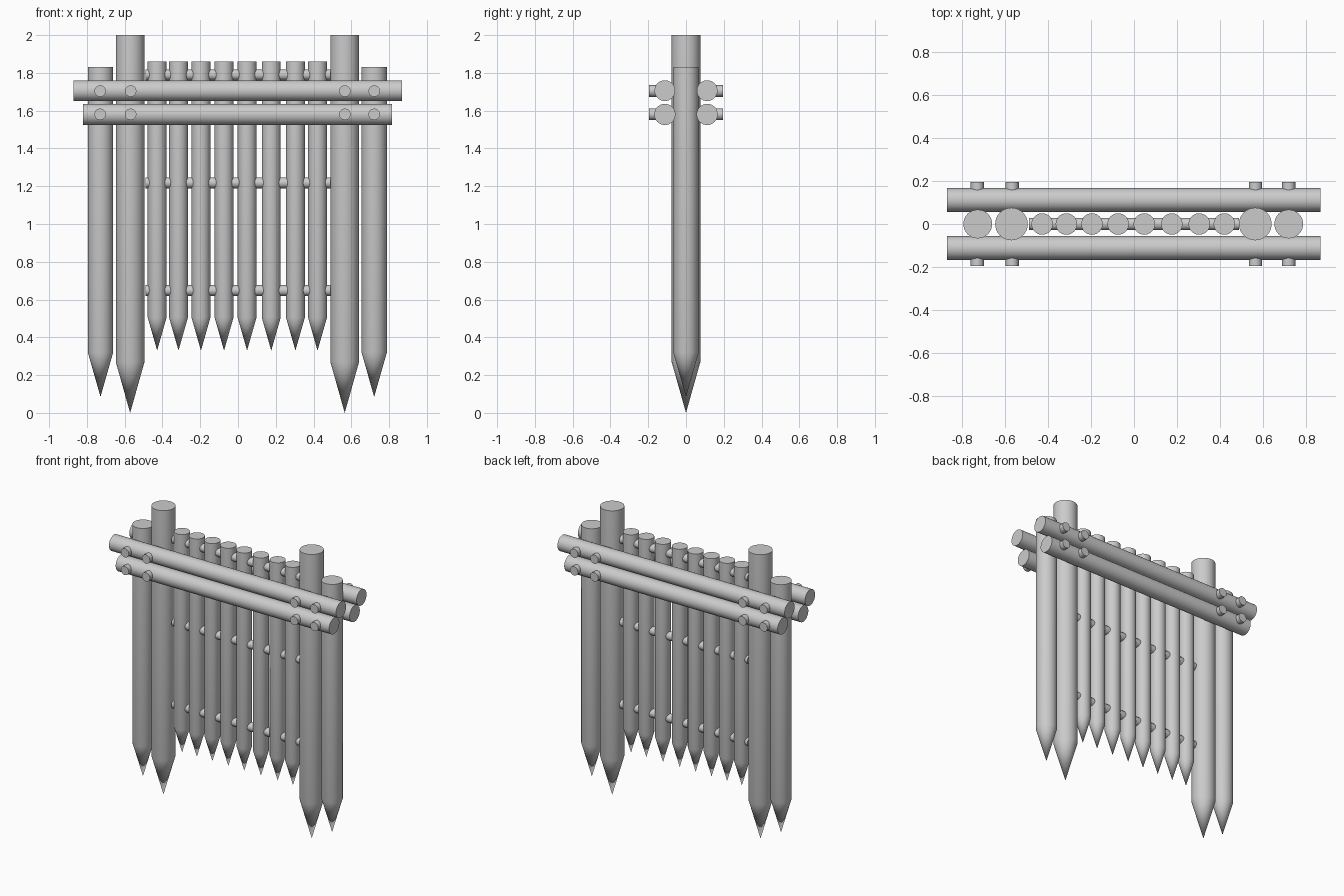
import bpy, bmesh
from math import pi
from mathutils import Matrix, Vector

cube = bpy.data.objects.get("Cube")
if cube:
    bpy.data.objects.remove(cube, do_unlink=True)

# One plain material for the whole gate
grey = bpy.data.materials.new("plain_grey")
grey.use_nodes = True
grey.diffuse_color = (0.6, 0.6, 0.6, 1)
grey.node_tree.nodes["Principled BSDF"].inputs["Base Color"].default_value = (0.6, 0.6, 0.6, 1)

TURN = {"x": Matrix.Rotation(pi / 2, 4, "Y"),
        "y": Matrix.Rotation(pi / 2, 4, "X"),
        "z": Matrix.Identity(4)}


def finish(name, bm):
    mesh = bpy.data.meshes.new(name)
    bmesh.ops.recalc_face_normals(bm, faces=bm.faces)
    bm.to_mesh(mesh)
    bm.free()
    mesh.materials.append(grey)
    obj = bpy.data.objects.new(name, mesh)
    bpy.context.collection.objects.link(obj)
    bpy.ops.object.select_all(action="DESELECT")
    obj.select_set(True)
    bpy.context.view_layer.objects.active = obj
    bpy.ops.object.shade_smooth_by_angle(angle=pi / 5)
    return obj


def rod(name, centre, radius, length, axis, sides=32):
    """Plain round bar along one axis."""
    bm = bmesh.new()
    bmesh.ops.create_cone(bm, cap_ends=True, segments=sides, radius1=radius,
                          radius2=radius, depth=length,
                          matrix=Matrix.Translation(centre) @ TURN[axis])
    return finish(name, bm)


def stake(name, x, radius, tip, shoulder, top, sides=32):
    """Upright round log sharpened to a point at the bottom."""
    bm = bmesh.new()
    bmesh.ops.create_cone(bm, cap_ends=True, segments=sides, radius1=radius,
                          radius2=radius, depth=top - shoulder,
                          matrix=Matrix.Translation((x, 0, (top + shoulder) / 2)))
    bottom = min(bm.faces, key=lambda f: f.calc_center_median().z)
    point = bmesh.ops.poke(bm, faces=[bottom])["verts"][0]
    point.co = Vector((x, 0, tip))
    return finish(name, bm)


# Main posts, tall inner pair and shorter outer pair
for side, outer_x, inner_x in (("right", -0.728, -0.571), ("left", 0.721, 0.565)):
    stake(side + "_outer_post", outer_x, 0.067, 0.085, 0.32, 1.83)
    stake(side + "_inner_post", inner_x, 0.076, 0.0, 0.27, 2.0)

# Thin pickets between the posts
for i, x in enumerate((-0.428, -0.315, -0.196, -0.074, 0.048, 0.176, 0.304, 0.421)):
    stake(f"picket_{i + 1}", x, 0.05, 0.33, 0.505, 1.86)

# Thin rods running through the pickets
for name, z in (("upper", 1.79), ("middle", 1.218), ("lower", 0.648)):
    rod(name + "_picket_rod", (0, 0, z), 0.029, 0.98, "x", 12)

# Paired beams clamping the posts, front and back
for face, y in (("front", -0.112), ("back", 0.112)):
    rod(face + "_upper_beam", (-0.002, y, 1.706), 0.055, 1.74, "x")
    rod(face + "_lower_beam", (-0.002, y, 1.58), 0.056, 1.635, "x")

# Pegs through the beams and posts
for level, z in (("upper", 1.704), ("lower", 1.581)):
    for i, x in enumerate((-0.73, -0.568, 0.566, 0.721)):
        rod(f"{level}_peg_{i + 1}", (x, 0, z), 0.031, 0.392, "y", 12)
